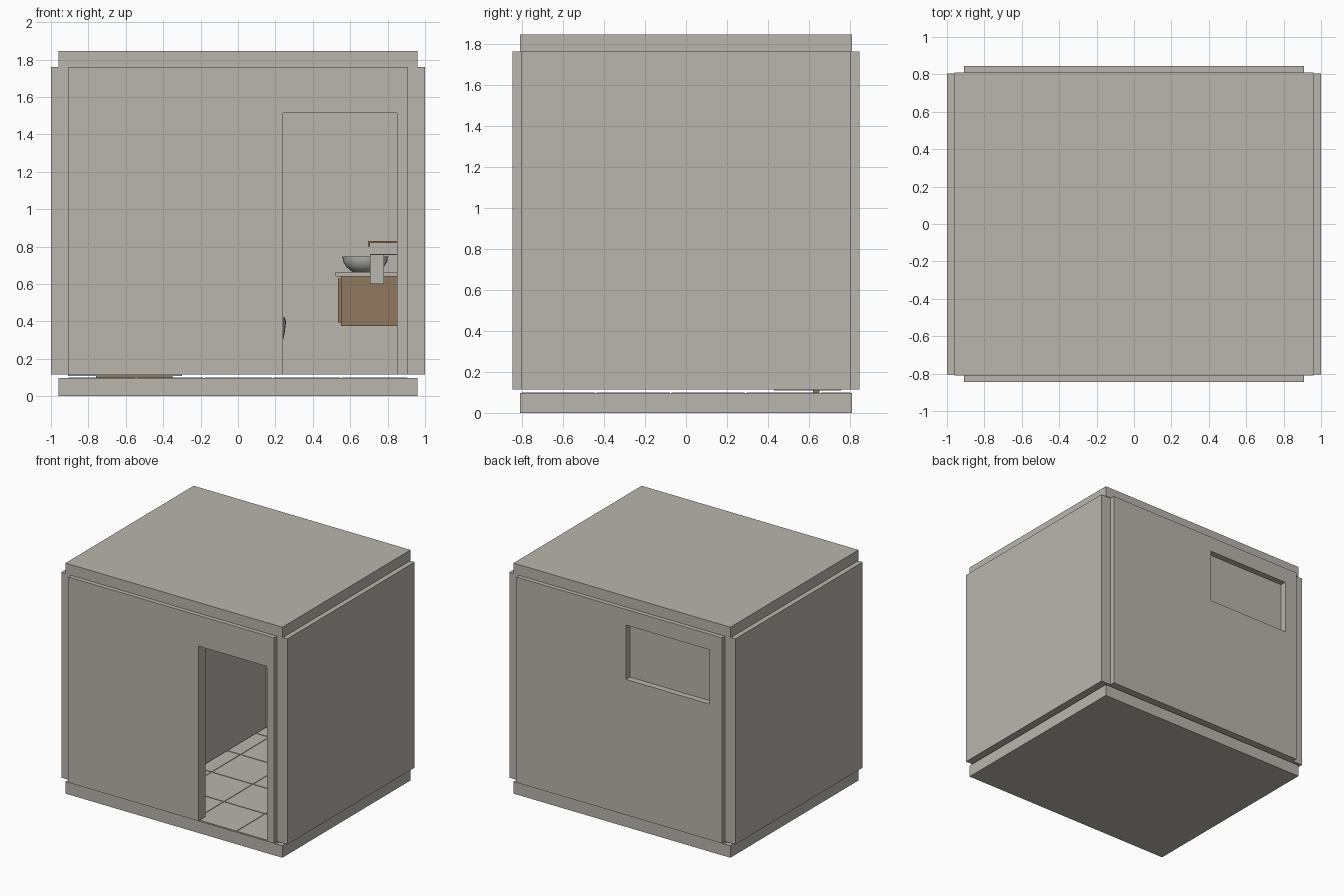
import bpy, bmesh, math
from mathutils import Vector

cube = bpy.data.objects.get("Cube")
if cube:
    bpy.data.objects.remove(cube, do_unlink=True)


def material(name, rgb):
    m = bpy.data.materials.new(name)
    m.use_nodes = True
    m.diffuse_color = (*rgb, 1)
    m.node_tree.nodes["Principled BSDF"].inputs["Base Color"].default_value = (*rgb, 1)
    return m


STONE = material("warm grey", (0.49, 0.465, 0.425))
WOOD = material("brown wood", (0.28, 0.19, 0.11))
CERAMIC = material("pale ceramic", (0.5, 0.5, 0.47))


def finish(name, bm, mat, smooth=False):
    bmesh.ops.recalc_face_normals(bm, faces=bm.faces)
    me = bpy.data.meshes.new(name)
    bm.to_mesh(me)
    bm.free()
    me.materials.append(mat)
    ob = bpy.data.objects.new(name, me)
    bpy.context.collection.objects.link(ob)
    bpy.context.view_layer.objects.active = ob
    if smooth:
        bpy.ops.object.select_all(action="DESELECT")
        ob.select_set(True)
        bpy.ops.object.shade_smooth_by_angle(angle=math.radians(40))
    return ob


def add_box(bm, x, y, z):
    lo, hi = Vector((x[0], y[0], z[0])), Vector((x[1], y[1], z[1]))
    for v in bmesh.ops.create_cube(bm, size=1)["verts"]:
        v.co = (lo + hi) / 2 + v.co * (hi - lo)


def box(name, x, y, z, mat=STONE):
    bm = bmesh.new()
    add_box(bm, x, y, z)
    return finish(name, bm, mat)


def cut(target, x, y, z):
    cutter = box("opening_cutter", x, y, z)
    cutter.hide_render = True
    mod = target.modifiers.new("opening", "BOOLEAN")
    mod.operation, mod.object, mod.solver = "DIFFERENCE", cutter, "EXACT"
    bpy.context.view_layer.objects.active = target
    bpy.ops.object.modifier_apply(modifier=mod.name)
    bpy.data.objects.remove(cutter, do_unlink=True)


def lathe(name, profile, centre, scale=(1, 1), mat=CERAMIC, steps=32):
    """Spin (radius, z) points around a vertical axis, closing the ends."""
    bm = bmesh.new()
    rings = []
    for r, z in profile:
        rings.append([bm.verts.new((centre[0] + r * scale[0] * math.cos(t),
                                    centre[1] + r * scale[1] * math.sin(t), z))
                      for t in (2 * math.pi * i / steps for i in range(steps))])
    for a, b in zip(rings, rings[1:]):
        for i in range(steps):
            j = (i + 1) % steps
            bm.faces.new((a[i], a[j], b[j], b[i]))
    bm.faces.new(rings[0])
    bm.faces.new(rings[-1])
    return finish(name, bm, mat, True)


def spans(start, stop, step):
    """Consecutive tile intervals, the last trimmed to fit."""
    out = []
    while start < stop - 0.02:
        out.append((start, min(start + step, stop)))
        start += step
    return out


# Slabs and outer walls
WALL_Z = (0.115, 1.76)
box("floor_slab", (-0.96, 0.96), (-0.81, 0.81), (0, 0.096))
box("roof_slab", (-0.96, 0.96), (-0.81, 0.81), (1.76, 1.845))
for name, s in (("left_wall", 1), ("right_wall", -1)):
    box(name, sorted((s * 0.91, s)), (-0.805, 0.805), WALL_Z)
front = box("front_wall", (-0.91, 0.91), (-0.845, -0.755), WALL_Z)
cut(front, (0.24, 0.85), (-0.9, -0.7), (0.05, 1.515))
back = box("back_wall", (-0.91, 0.91), (0.755, 0.845), WALL_Z)
cut(back, (-0.80, -0.06), (0.7, 0.9), (1.20, 1.635))
box("window_pane", (-0.80, -0.06), (0.785, 0.795), (1.20, 1.635))

# Inner partition and shower tray
box("partition_wall", (-0.30, -0.28), (-0.1, 0.755), WALL_Z)
box("shower_tray", (-0.91, -0.30), (0.43, 0.755), (0.108, 0.115), CERAMIC)
box("shower_drain", (-0.76, -0.35), (0.62, 0.65), (0.1, 0.108), WOOD)

# Floor and back wall tiles, separated by narrow joints
TILE, GAP = 0.365, 0.004
bm = bmesh.new()
for x in spans(-0.91, 0.91, TILE):
    for y in spans(-0.805, 0.805, TILE):
        add_box(bm, (x[0] + GAP, x[1] - GAP), (y[0] + GAP, y[1] - GAP), (0.096, 0.1))
finish("floor_tiles", bm, STONE)
bm = bmesh.new()
rows = spans(0.115, 1.21, TILE) + [(1.21, 1.395), (1.395, 1.755)]
for x in spans(-0.18, 0.91, TILE):
    for z in rows:
        add_box(bm, (x[0] + GAP, x[1] - GAP), (0.75, 0.755), (z[0] + GAP, z[1] - GAP))
finish("back_wall_tiles", bm, STONE)

# Vanity with basin
box("vanity_cabinet", (0.55, 0.91), (-0.05, 0.5), (0.375, 0.64), WOOD)
for i, y in enumerate(((-0.04, 0.22), (0.23, 0.49))):
    box(f"vanity_door_{i + 1}", (0.535, 0.55), y, (0.395, 0.63), WOOD)
box("vanity_counter", (0.52, 0.91), (-0.07, 0.52), (0.64, 0.665))
lathe("basin", [(0.07, 0.665), (0.10, 0.69), (0.118, 0.72), (0.122, 0.747),
                (0.112, 0.747), (0.10, 0.71), (0.06, 0.68)], (0.68, 0.22))

# Towel with rail, in front of the vanity
box("towel", (0.705, 0.78), (-0.16, -0.12), (0.60, 0.755))
box("towel_shelf", (0.705, 0.91), (-0.17, -0.11), (0.755, 0.76))
box("rail", (0.695, 0.91), (-0.17, -0.11), (0.82, 0.83), WOOD)
box("rail_end", (0.695, 0.705), (-0.17, -0.11), (0.80, 0.82), WOOD)

# Wall-hung toilet and flush button
lathe("toilet_bowl", [(0.07, 0.19), (0.105, 0.25), (0.125, 0.34), (0.132, 0.40),
                      (0.125, 0.42), (0.09, 0.42), (0.06, 0.30)],
      (0.125, 0.53), (1, 1.5))
box("toilet_mount", (0.02, 0.23), (0.6, 0.75), (0.22, 0.41), CERAMIC)
bm = bmesh.new()
bmesh.ops.create_cone(bm, cap_ends=True, segments=24, radius1=0.03, radius2=0.03, depth=0.008)
for v in bm.verts:
    v.co = (0.425 + v.co.x, 0.746 + v.co.z, 0.53 + v.co.y)
finish("wall_button", bm, STONE, True)
